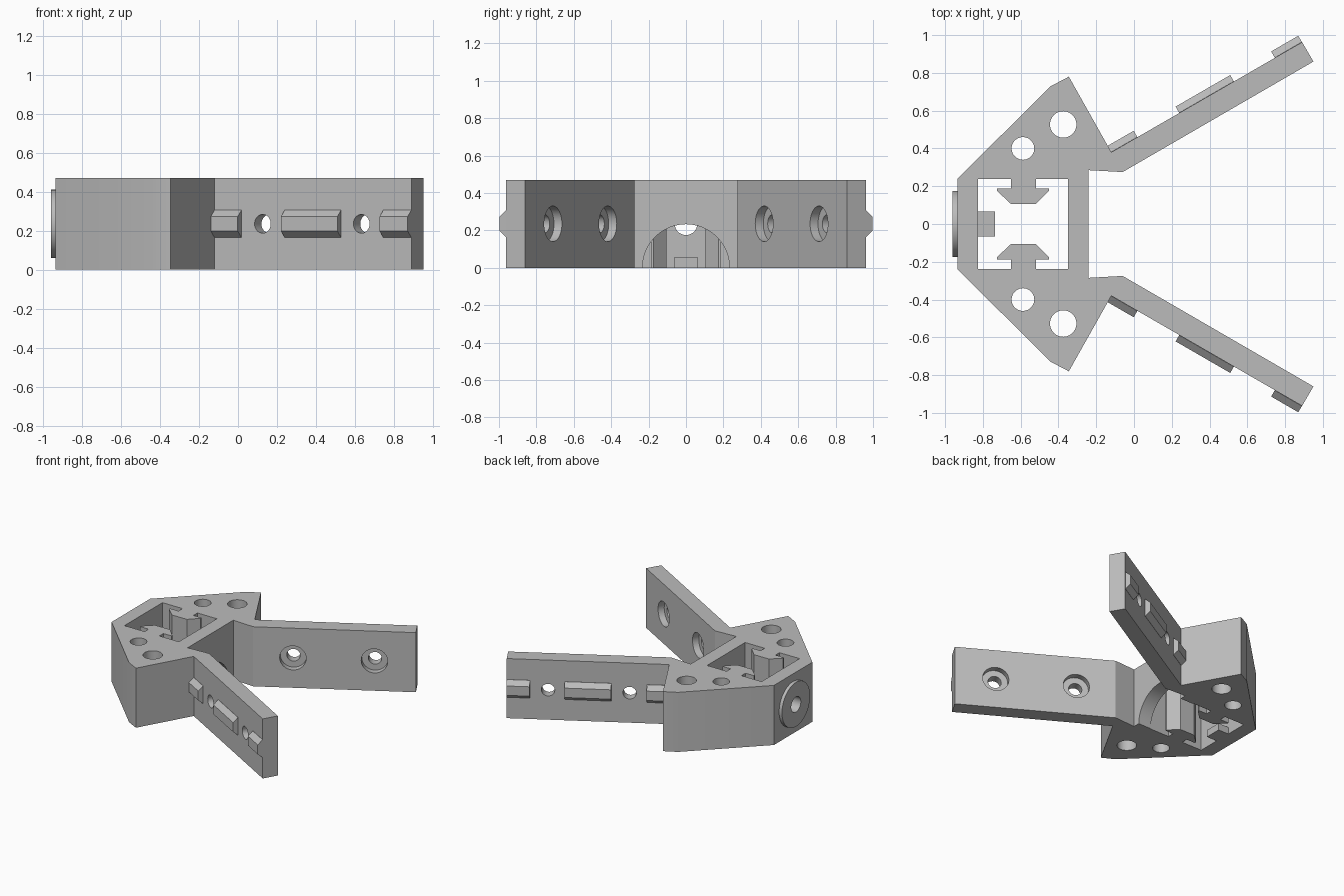
import bpy, bmesh, math
from mathutils import Vector, Matrix

old = bpy.data.objects.get("Cube")
if old:
    bpy.data.objects.remove(old)

HEIGHT = 0.47
MID = HEIGHT / 2
grey = bpy.data.materials.new("light grey plastic")
grey.use_nodes = True
grey.diffuse_color = (0.5, 0.5, 0.5, 1)
grey.node_tree.nodes["Principled BSDF"].inputs["Base Color"].default_value = (0.5, 0.5, 0.5, 1)


def make(name, bm):
    bmesh.ops.recalc_face_normals(bm, faces=bm.faces)
    mesh = bpy.data.meshes.new(name)
    bm.to_mesh(mesh)
    bm.free()
    mesh.materials.append(grey)
    obj = bpy.data.objects.new(name, mesh)
    bpy.context.collection.objects.link(obj)
    return obj


def loft(name, lower, upper):
    """Solid between two matching outlines."""
    bm = bmesh.new()
    a = [bm.verts.new(p) for p in lower]
    b = [bm.verts.new(p) for p in upper]
    bm.faces.new(a)
    bm.faces.new(b)
    n = len(a)
    for i in range(n):
        j = (i + 1) % n
        bm.faces.new((a[i], a[j], b[j], b[i]))
    return make(name, bm)


def prism(name, outline, z0, z1):
    return loft(name, [(x, y, z0) for x, y in outline], [(x, y, z1) for x, y in outline])


def cylinder(name, start, end, radius):
    start, end = Vector(start), Vector(end)
    axis = end - start
    bm = bmesh.new()
    turn = axis.to_track_quat('Z', 'Y').to_matrix().to_4x4()
    bmesh.ops.create_cone(bm, cap_ends=True, segments=48, radius1=radius, radius2=radius,
                          depth=axis.length, matrix=Matrix.Translation((start + end) / 2) @ turn)
    return make(name, bm)


def cut(target, cutter):
    cutter.hide_render = True
    mod = target.modifiers.new("cut", 'BOOLEAN')
    mod.operation = 'DIFFERENCE'
    mod.solver = 'EXACT'
    mod.object = cutter
    bpy.context.view_layer.objects.active = target
    bpy.ops.object.modifier_apply(modifier=mod.name)
    bpy.data.objects.remove(cutter)


def mirrored(half):
    return half + [(x, -y) for x, y in reversed(half)]


# Body with both splayed arms
body = prism("body_and_arms", mirrored([
    (-0.935, 0.24), (-0.44, 0.73), (-0.345, 0.78), (-0.12, 0.38),
    (0.89, 0.963), (0.95, 0.86), (-0.06, 0.275), (-0.24, 0.285)]), 0, HEIGHT)

# Central opening, leaving a T-shaped slide on each side
cut(body, prism("opening_cutter", mirrored([
    (-0.825, 0.237), (-0.65, 0.237), (-0.65, 0.187), (-0.725, 0.187), (-0.725, 0.175),
    (-0.65, 0.105), (-0.52, 0.105), (-0.45, 0.175), (-0.45, 0.187), (-0.52, 0.187),
    (-0.52, 0.237), (-0.35, 0.237)]), -0.1, HEIGHT + 0.1))

# Arched passage in the wall between the arms
cut(body, cylinder("arch_cutter", (-0.38, 0, 0), (-0.1, 0, 0), 0.233))

# Round boss on the back wall with its bore
boss = cylinder("back_boss", (-0.96, 0, MID), (-0.93, 0, MID), 0.175)
for part in (body, boss):
    cut(part, cylinder("bore_cutter", (-1.1, 0, MID), (-0.78, 0, MID), 0.06))

# Small stop inside the opening
prism("inner_stop", [(-0.83, -0.065), (-0.735, -0.065), (-0.735, 0.065), (-0.83, 0.065)], 0, 0.055)

for side, label in ((1, "left"), (-1, "right")):
    # Vertical holes in the body
    for x, y, r in ((-0.375, 0.527, 0.07), (-0.588, 0.4, 0.06)):
        cut(body, cylinder("hole_cutter", (x, side * y, -0.1), (x, side * y, HEIGHT + 0.1), r))

    def on_arm(t, out, z):
        """Point along the arm, measured outward from its inner face."""
        c, s = math.cos(math.pi / 6), math.sin(math.pi / 6)
        return Vector((-0.06 + c * t - s * out, side * (0.275 + s * t + c * out), z))

    # Counterbored screw holes in the arm
    for t in (0.285, 0.87):
        cut(body, cylinder("screw_cutter", on_arm(t, -0.1, MID), on_arm(t, 0.2, MID), 0.048))
        cut(body, cylinder("bore_cutter", on_arm(t, -0.05, MID), on_arm(t, 0.05, MID), 0.095))

    # Chamfered rail blocks on the outer face
    for i, (t0, t1) in enumerate(((0.0, 0.16), (0.416, 0.75), (1.0, 1.166))):
        profile = ((0.115, -0.07), (0.122, -0.07), (0.16, -0.037),
                   (0.16, 0.037), (0.122, 0.07), (0.115, 0.07))
        loft(f"{label}_rail_block_{i + 1}",
             [on_arm(t0, o, MID + z) for o, z in profile],
             [on_arm(t1, o, MID + z) for o, z in profile])

# Smooth round surfaces, crisp edges
for obj in (body, boss):
    bpy.ops.object.select_all(action='DESELECT')
    obj.select_set(True)
    bpy.context.view_layer.objects.active = obj
    bpy.ops.object.shade_smooth_by_angle(angle=math.radians(20))
